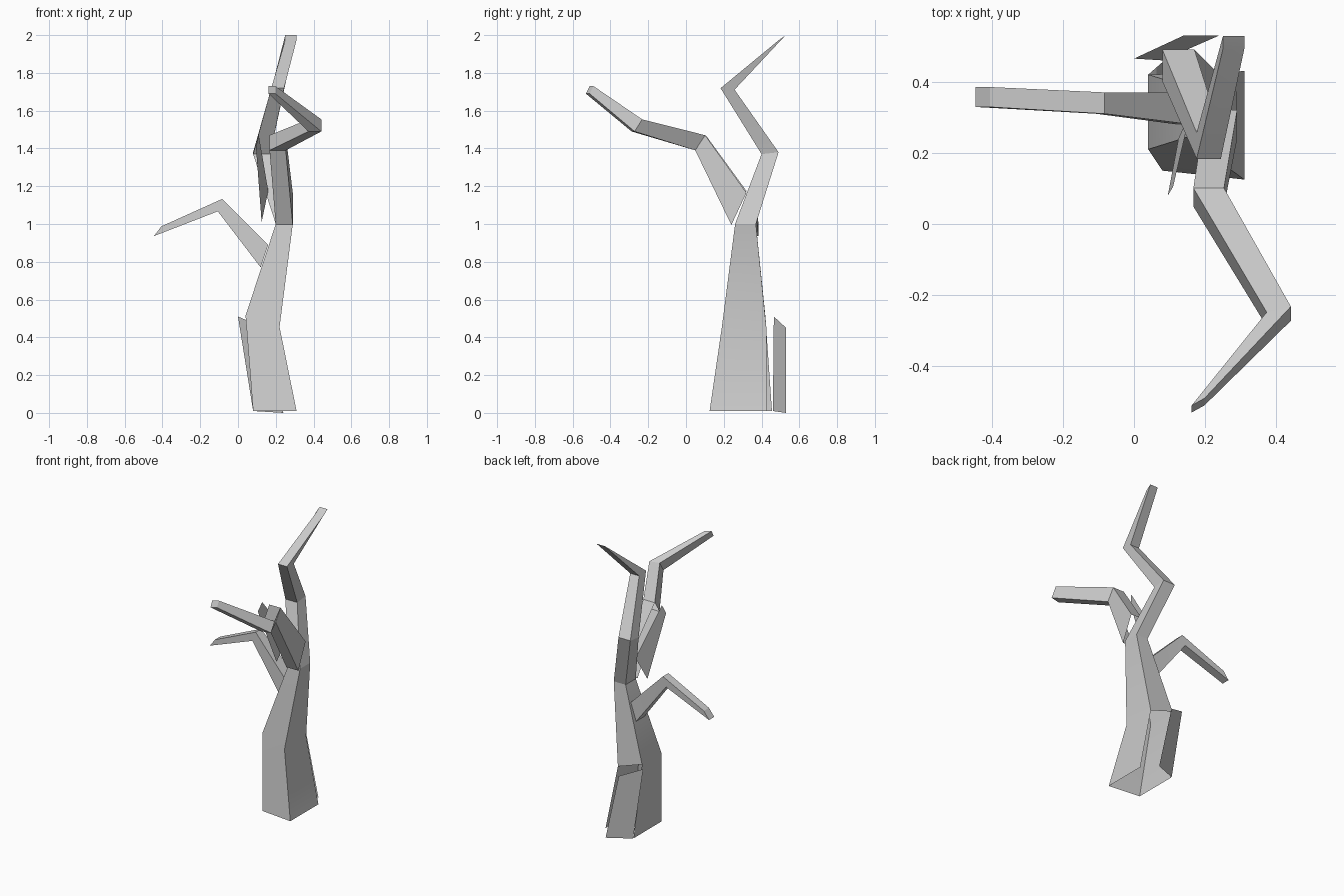
import bpy, bmesh, math
from mathutils import Vector

if "Cube" in bpy.data.objects:
    bpy.data.objects.remove(bpy.data.objects["Cube"])


def ring(c, a, b):
    """Four corners around a centre, from two half-width vectors."""
    c, a, b = Vector(c), Vector(a), Vector(b)
    return [c - a - b, c + a - b, c + a + b, c - a + b]


def finish(name, bm):
    bmesh.ops.recalc_face_normals(bm, faces=bm.faces)
    me = bpy.data.meshes.new(name)
    bm.to_mesh(me)
    bm.free()
    ob = bpy.data.objects.new(name, me)
    bpy.context.collection.objects.link(ob)
    bpy.context.view_layer.objects.active = ob
    ob.select_set(True)
    bpy.ops.object.shade_smooth_by_angle(angle=math.radians(25))
    ob.select_set(False)
    return ob


def limb(name, rings, missing=(), cap=False):
    """Four-sided tube through rings; missing = (segment, side) openings."""
    bm = bmesh.new()
    vs = [[bm.verts.new(p) for p in r] for r in rings]
    for i in range(len(vs) - 1):
        for k in range(4):
            if (i, k) not in missing:
                n = (k + 1) % 4
                bm.faces.new((vs[i][k], vs[i][n], vs[i + 1][n], vs[i + 1][k]))
    if cap:
        bm.faces.new(vs[-1])
    return finish(name, bm)


def shard(name, points):
    bm = bmesh.new()
    bm.faces.new([bm.verts.new(p) for p in points])
    return finish(name, bm)


# Trunk: open foot whose back panel has split away, narrowing upwards
foot = [(0.08, 0.15, 0.01), (0.31, 0.125, 0.01), (0.31, 0.43, 0.01), (0.08, 0.455, 0.01)]
knee = [(0.04, 0.21, 0.515), (0.22, 0.19, 0.455), (0.22, 0.425, 0.455), (0.04, 0.42, 0.515)]
neck = ring((0.245, 0.315, 1.0), (0.045, 0, 0), (0, 0.055, 0))
limb("trunk", [foot, knee, neck], missing={(0, 2)})

# Split-off bark panel behind the foot
shard("bark_panel", [(0.08, 0.46, 0.01), (0.24, 0.53, 0.0), (0.14, 0.53, 0.45), (0.0, 0.465, 0.51)])

# Zigzag top limb
limb("top_limb", [
    neck,
    ring((0.125, 0.445, 1.375), (0.045, 0, 0), (0, 0.045, 0.005)),
    ring((0.21, 0.22, 1.715), (0.034, 0, 0), (0, 0.037, -0.004)),
    ring((0.28, 0.51, 1.987), (0.03, 0, 0), (0, 0.018, 0.013)),
], cap=True)

# Front limb, open on the left of its first segment
limb("front_limb", [
    ring((0.245, 0.28, 1.08), (0.045, 0, 0), (0, 0.04, 0.085)),
    ring((0.21, 0.075, 1.43), (0.043, 0, 0), (0, 0.026, 0.04)),
    ring((0.407, -0.26, 1.522), (0.034, 0.008, 0), (0, 0.02, 0.032)),
    ring((0.18, -0.51, 1.71), (0.018, 0.01, 0), (0, 0.01, 0.02)),
], missing={(0, 3)}, cap=True)

# Sliver split off the front limb
shard("limb_sliver", [(0.125, 0.24, 1.01), (0.16, 0.32, 1.175), (0.11, 0.105, 1.47), (0.095, 0.08, 1.41)])

# Left limb
limb("left_limb", [
    ring((0.14, 0.325, 0.83), (0, 0.045, 0), (0.02, 0, 0.06)),
    ring((-0.095, 0.34, 1.10), (0, 0.03, 0), (0.012, 0, 0.033)),
    ring((-0.425, 0.357, 0.962), (0, 0.028, 0), (0.02, 0, 0.026)),
], cap=True)
